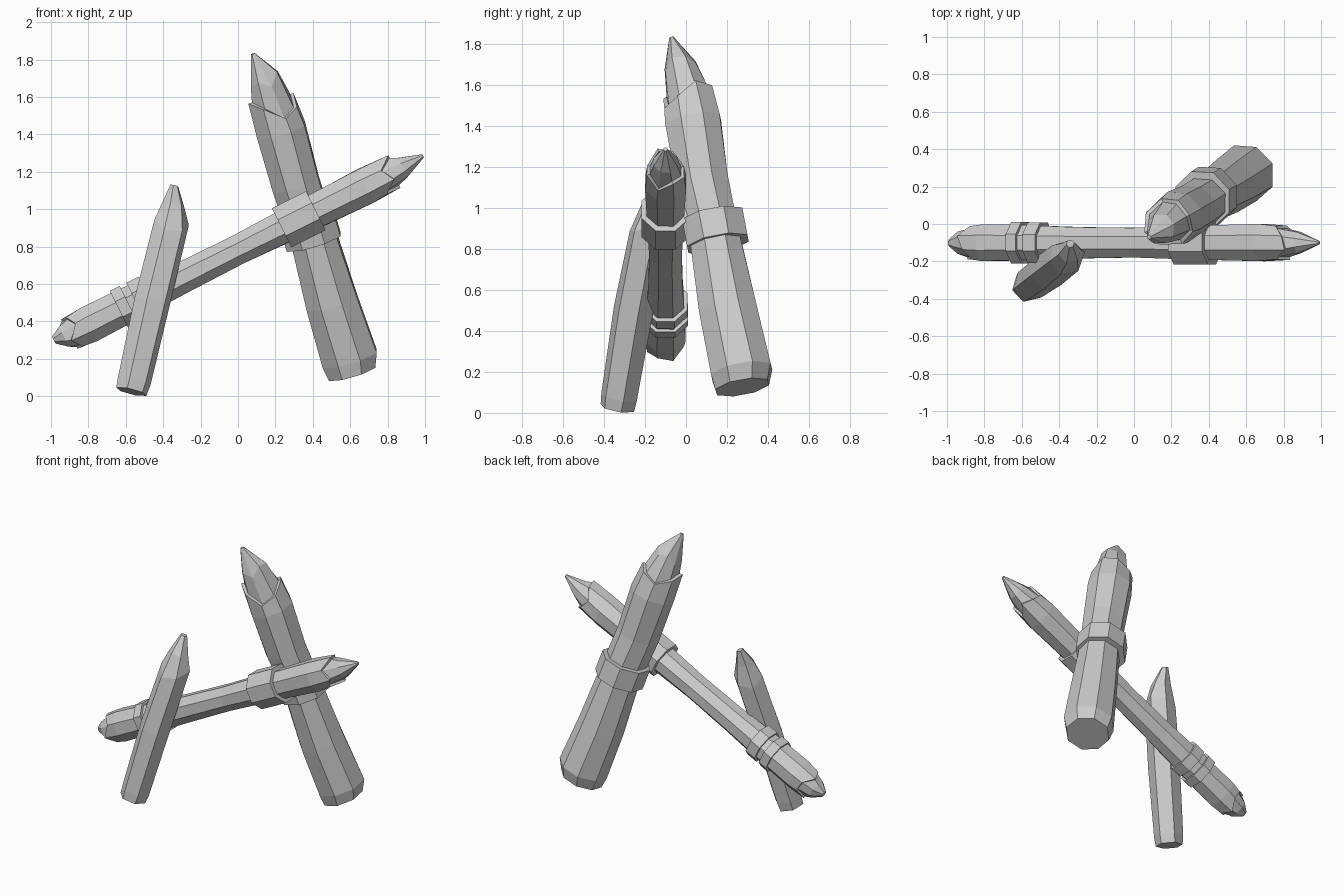
import bpy, math, random
from mathutils import Vector

if "Cube" in bpy.data.objects:
    bpy.data.objects.remove(bpy.data.objects["Cube"])

random.seed(4)


def loft(name, axis, ref, stations, sides=8, phase=22.5, jags=None, wobble=0.0):
    """Skin rings of (x, y, z, radius) set square to axis; jags shift ring corners along it."""
    axis = Vector(axis).normalized()
    u = Vector(ref)
    u = (u - axis * u.dot(axis)).normalized()
    v = axis.cross(u)
    jags = jags or {}
    verts, faces = [], []
    for i, (x, y, z, r) in enumerate(stations):
        for k in range(sides):
            a = math.radians(phase) + k * math.tau / sides
            rr = r * (1 + random.uniform(-wobble, wobble))
            p = Vector((x, y, z)) + (u * math.cos(a) + v * math.sin(a)) * rr
            if i in jags:
                p += axis * jags[i][k % len(jags[i])]
            verts.append(p)
    for i in range(len(stations) - 1):
        for k in range(sides):
            a, b = i * sides + k, i * sides + (k + 1) % sides
            faces.append((a, b, b + sides, a + sides))
    faces.append(tuple(reversed(range(sides))))
    faces.append(tuple(range(len(verts) - sides, len(verts))))
    mesh = bpy.data.meshes.new(name)
    mesh.from_pydata(verts, [], faces)
    mesh.update()
    obj = bpy.data.objects.new(name, mesh)
    bpy.context.collection.objects.link(obj)
    return obj


def band(name, axis, ref, centre, radius, width):
    """Faceted strap around a log."""
    c, d = Vector(centre), Vector(axis).normalized() * width / 2
    loft(name, axis, ref, [(*(c - d), radius), (*(c + d), radius)])


X, Y = (1, 0, 0), (0, 1, 0)

# Thick leaning post with a splintered top
post_axis = (-0.44, -0.28, 1.47)
loft("thick_post", post_axis, X, [
    (.608, .275, .125, .140), (.595, .27, .20, .162), (.50, .205, .50, .150),
    (.40, .14, .86, .132), (.31, .08, 1.13, .135), (.23, .035, 1.42, .145),
    (.19, .01, 1.55, .133), (.19, .01, 1.55, .112), (.145, -.025, 1.68, .085),
    (.08, -.07, 1.83, .012)],
    jags={6: [.03, .01, -.02, .03, .06, .02, -.06, -.03],
          7: [.03, .01, -.02, .03, .06, .02, -.06, -.03],
          8: [.03, .0, .03, -.02, .0, .02, -.02, .04]}, wobble=.025)
band("post_band", post_axis, X, (.385, .143, .89), .162, .14)

# Sloping beam with splintered ends
beam_axis = (1, 0, .5)


def on_beam(x, r):
    return (x, -.1, .783 + .5 * x, r)


left_jag = [.02, -.03, .0, .03, -.03, .01, -.02, .03]
right_jag = [-.03, .03, .05, -.02, .02, -.05, .03, .0]
loft("sloping_beam", beam_axis, Y, [
    (-.985, -.1, .30, .022), on_beam(-.93, .066), on_beam(-.88, .083), on_beam(-.88, .097),
    on_beam(-.80, .107), on_beam(-.62, .102), on_beam(-.3, .090), on_beam(0, .085),
    on_beam(.3, .095), on_beam(.68, .107), on_beam(.80, .098), on_beam(.80, .082),
    on_beam(.88, .062), (.99, -.1, 1.285, .010)],
    jags={2: left_jag, 3: left_jag, 10: right_jag, 11: right_jag}, wobble=.02)
for name, x, r, w in (("beam_joint_band", .325, .126, .205),
                      ("beam_end_band_outer", -.61, .119, .06),
                      ("beam_end_band_inner", -.515, .117, .075)):
    band(name, beam_axis, Y, on_beam(x, r)[:3], r, w)

# Thin pointed stake in front
loft("thin_stake", (.22, .165, .92), X, [
    (-.57, -.335, .024, .085), (-.555, -.325, .08, .092), (-.46, -.255, .50, .100),
    (-.365, -.18, .89, .096), (-.345, -.15, 1.02, .064), (-.34, -.105, 1.125, .022)],
    sides=6, phase=15, jags={3: [.05, .02, -.02, .03, -.03, .0]}, wobble=.02)
